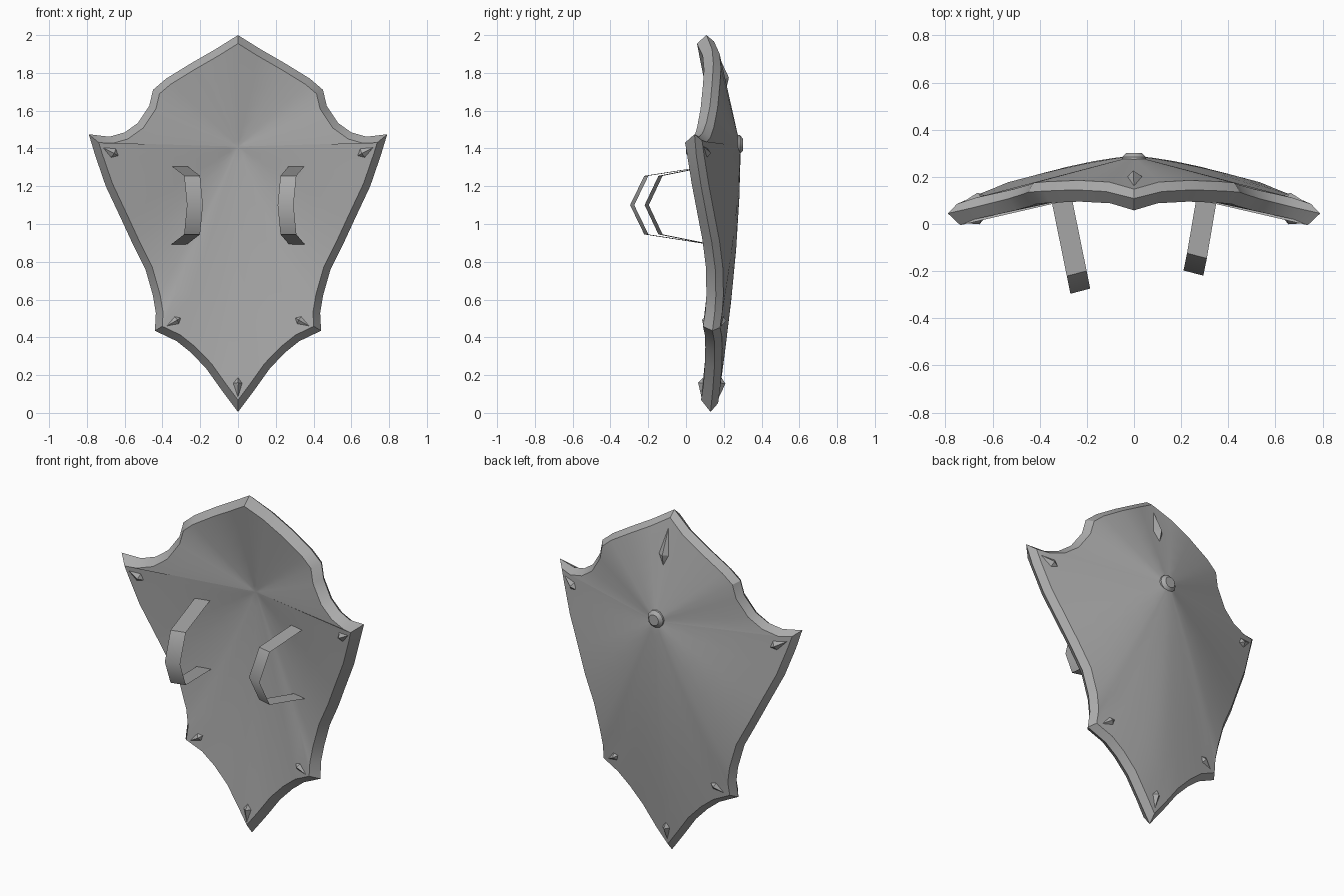
import bpy, bmesh, math
from mathutils import Vector
from mathutils.bvhtree import BVHTree

cube = bpy.data.objects.get("Cube")
if cube:
    bpy.data.objects.remove(cube, do_unlink=True)

steel = bpy.data.materials.new("grey_steel")
steel.use_nodes = True
GREY = (0.4, 0.4, 0.4, 1)
steel.diffuse_color = GREY
steel.node_tree.nodes["Principled BSDF"].inputs["Base Color"].default_value = GREY


def finish(bm, name, angle):
    bmesh.ops.recalc_face_normals(bm, faces=bm.faces)
    mesh = bpy.data.meshes.new(name)
    bm.to_mesh(mesh)
    mesh.materials.append(steel)
    obj = bpy.data.objects.new(name, mesh)
    bpy.context.collection.objects.link(obj)
    bpy.ops.object.select_all(action='DESELECT')
    obj.select_set(True)
    bpy.context.view_layer.objects.active = obj
    bpy.ops.object.shade_smooth_by_angle(angle=math.radians(angle))


# Half outline from top point to bottom point: x, z, y
half = [(0, 2.0, .108), (.12, 1.925, .138), (.25, 1.85, .145), (.38, 1.77, .14),
        (.45, 1.71, .135), (.47, 1.625, .127), (.53, 1.535, .108), (.6, 1.485, .09),
        (.68, 1.462, .07), (.79, 1.475, .045), (.755, 1.36, .055), (.7, 1.2, .08),
        (.62, 1.03, .112), (.56, .9, .137), (.49, .76, .155), (.45, .62, .158),
        (.435, .53, .152), (.44, .435, .14), (.325, .38, .15), (.25, .32, .152),
        (.17, .237, .15), (.09, .125, .142), (0, .005, .13)]
outline = [Vector(p) for p in half] + [Vector((-x, z, y)) for x, z, y in half[-2:0:-1]]
APEX_Z = 1.41


def inset(width, shift):
    """Mitred inset of the outline, moved in depth by shift."""
    ring = []
    for i, p in enumerate(outline):
        a = (p - outline[i - 1]).xy.normalized()
        b = (outline[(i + 1) % len(outline)] - p).xy.normalized()
        n = Vector((a.y + b.y, -a.x - b.x)).normalized()
        miter = width / max(.55, n.dot(Vector((a.y, -a.x))))
        ring.append(Vector((p.x + n.x * miter, p.y + n.y * miter, p.z + shift)))
    return ring


def dome(ring, apex_y):
    """Rings rising from a rim to the apex, bulging only towards the bottom."""
    out = []
    for t in (.2, .4, .6, .8, .93):
        row = []
        for p in ring:
            away = Vector((p.x, p.y - APEX_Z)).normalized()
            bulge = max(0, -away.y) ** 2
            f = t + (math.sin(t * math.pi / 2) - t) * bulge
            row.append(Vector((p.x * (1 - t), p.y + (APEX_Z - p.y) * t,
                               p.z + (apex_y - p.z) * f)))
        out.append(row)
    return out


# Shield body: inner dish, bevelled rim, outer dome
INNER_Y, OUTER_Y = .165, .288
front_rim, back_rim = inset(.038, -.05), inset(.028, .04)
rings = dome(front_rim, INNER_Y)[::-1] + [front_rim, outline, back_rim] + dome(back_rim, OUTER_Y)
bm = bmesh.new()
loops = [[bm.verts.new((p.x, p.z, p.y)) for p in r] for r in rings]
count = len(outline)
for r, s in zip(loops, loops[1:]):
    for i in range(count):
        j = (i + 1) % count
        bm.faces.new((r[i], r[j], s[j], s[i]))
for loop, y in ((loops[0], INNER_Y), (loops[-1], OUTER_Y)):
    apex = bm.verts.new((0, y, APEX_Z))
    for i in range(count):
        bm.faces.new((loop[i], loop[(i + 1) % count], apex))
bmesh.ops.recalc_face_normals(bm, faces=bm.faces)
tree = BVHTree.FromBMesh(bm)
finish(bm, "shield_body", 30)
bm.free()


def spike(name, side, tail, tip, width, height):
    """Kite-based pyramid on the surface; side is -1 inside, +1 outside."""
    def surface(p):
        return tree.ray_cast(Vector((p[0], side * 2, p[1])), Vector((0, -side, 0)))[:2]
    a, _ = surface(tail)
    b, _ = surface(tip)
    middle, normal = surface([u * .72 + v * .28 for u, v in zip(tail, tip)])
    across = (b - a).cross(normal).normalized() * width / 2
    base = [a, middle + across, b, middle - across]
    bm = bmesh.new()
    low = [bm.verts.new(p - normal * .003) for p in base]
    top = bm.verts.new(middle + normal * height)
    bm.faces.new(low)
    for i in range(4):
        bm.faces.new((low[i], low[(i + 1) % 4], top))
    finish(bm, name, 10)
    bm.free()


# Corner spikes on both faces
for side, face in ((-1, "inner"), (1, "outer")):
    for sx, hand in ((1, "left"), (-1, "right")):
        spike(f"{face}_{hand}_horn_spike", side, (.63 * sx, 1.36), (.735 * sx, 1.415), .06, .02)
        spike(f"{face}_{hand}_lower_spike", side, (.3 * sx, .505), (.385 * sx, .455), .05, .018)
    spike(f"{face}_bottom_spike", side, (0, .19), (0, .075), .05, .025)
spike("outer_top_spike", 1, (0, 1.705), (0, 1.93), .075, .03)

# Centre boss
bm = bmesh.new()
previous = None
for radius, y in ((.052, .262), (.05, .285), (.032, .302)):
    loop = [bm.verts.new((radius * math.cos(k * math.tau / 12), y,
                          1.42 + radius * math.sin(k * math.tau / 12))) for k in range(12)]
    if previous:
        for i in range(12):
            j = (i + 1) % 12
            bm.faces.new((previous[i], previous[j], loop[j], loop[i]))
    else:
        bm.faces.new(loop)
    previous = loop
bm.faces.new(previous)
finish(bm, "centre_boss", 30)
bm.free()


# Bent strap handles
def handle(name, sx, base, corner, middle):
    path = [(*base, 1.308), (*corner, 1.255), (*middle, 1.1), (*corner, .945), (*base, .892)]
    across = Vector((.042 * sx, -.011, 0))
    bm = bmesh.new()
    rows = []
    for x, y, z in path:
        p = Vector((x * sx, y, z))
        rows.append((bm.verts.new(p - across), bm.verts.new(p + across)))
    for r, s in zip(rows, rows[1:]):
        bm.faces.new((r[0], r[1], s[1], s[0]))
    bmesh.ops.solidify(bm, geom=bm.faces[:], thickness=.009)
    finish(bm, name, 53)
    bm.free()


handle("right_handle", -1, (.312, .13), (.243, -.21), (.228, -.285))
handle("left_handle", 1, (.312, .13), (.267, -.135), (.252, -.208))
